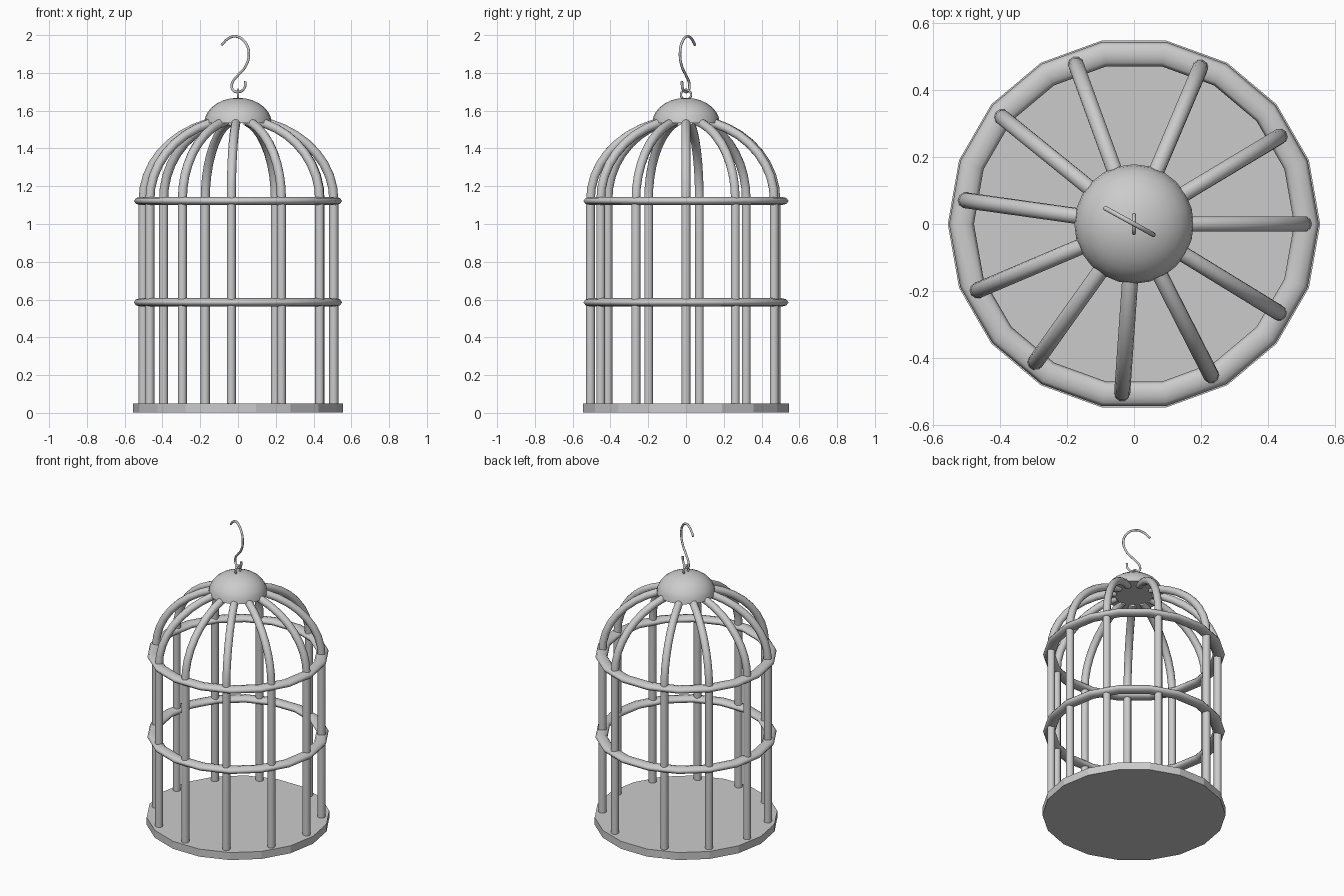
import bpy
from math import sin, cos, pi, radians

if "Cube" in bpy.data.objects:
    bpy.data.objects.remove(bpy.data.objects["Cube"])


def finish(name, angle=40):
    ob = bpy.context.object
    ob.name = name
    bpy.ops.object.shade_smooth_by_angle(angle=radians(angle))
    return ob


def tube(name, pts, radius, res=3, spline='POLY'):
    cu = bpy.data.curves.new(name, 'CURVE')
    cu.dimensions = '3D'
    cu.bevel_depth = radius
    cu.bevel_resolution = res
    cu.use_fill_caps = True
    cu.resolution_u = 6
    if spline == 'BEZIER':
        sp = cu.splines.new('BEZIER')
        sp.bezier_points.add(len(pts) - 1)
        for bp, p in zip(sp.bezier_points, pts):
            bp.co = p
            bp.handle_left_type = bp.handle_right_type = 'AUTO'
    else:
        sp = cu.splines.new('POLY')
        sp.points.add(len(pts) - 1)
        for q, p in zip(sp.points, pts):
            q.co = (*p, 1)
    ob = bpy.data.objects.new(name, cu)
    bpy.context.collection.objects.link(ob)
    bpy.ops.object.select_all(action='DESELECT')
    ob.select_set(True)
    bpy.context.view_layer.objects.active = ob
    bpy.ops.object.convert(target='MESH')
    return finish(name, 50)


# Floor plate
bpy.ops.mesh.primitive_cylinder_add(vertices=18, radius=0.555, depth=0.05,
                                    location=(0, 0, 0.026), rotation=(0, 0, pi / 2))
finish("floor_plate", 15)

# Horizontal hoops, slightly flattened
for i, z in enumerate((0.585, 1.122)):
    bpy.ops.mesh.primitive_torus_add(major_segments=18, minor_segments=8,
                                     major_radius=0.514, minor_radius=0.037,
                                     location=(0, 0, z))
    bpy.context.object.scale.z = 0.6
    finish(f"hoop_{i + 1}", 50)

# Vertical bars bending into the dome, with a wider gap at the back
angles = [0, 31, 67, 110, 141, 172, 203, 234.5, 266, 297, 328.5]
profile = [(0.507, 0.002), (0.507, 1.12)]
profile += [(0.507 * cos(t), 1.13 + 0.425 * sin(t))
            for t in (radians(d) for d in (8, 17, 26, 35, 44, 53, 62, 70, 77))]
for i, a in enumerate(angles):
    c, s = cos(radians(a)), sin(radians(a))
    tube(f"bar_{i + 1}", [(r * c, r * s, z) for r, z in profile], 0.024)

# Domed cap with a flat underside
seg, rows = 24, 7
verts, faces = [], []
for j in range(rows):
    t = pi / 2 * j / rows
    for k in range(seg):
        a = 2 * pi * k / seg
        verts.append((0.178 * cos(t) * cos(a), 0.178 * cos(t) * sin(a),
                      1.535 + 0.133 * sin(t)))
verts.append((0, 0, 1.668))
for j in range(rows - 1):
    for k in range(seg):
        n = (k + 1) % seg
        faces.append((j * seg + k, j * seg + n, (j + 1) * seg + n, (j + 1) * seg + k))
last = (rows - 1) * seg
faces += [(last + k, last + (k + 1) % seg, len(verts) - 1) for k in range(seg)]
faces.append(tuple(reversed(range(seg))))
me = bpy.data.meshes.new("cap")
me.from_pydata(verts, [], faces)
cap = bpy.data.objects.new("cap", me)
bpy.context.collection.objects.link(cap)
bpy.ops.object.select_all(action='DESELECT')
cap.select_set(True)
bpy.context.view_layer.objects.active = cap
finish("cap")

# Small hanging loop on the cap
bpy.ops.mesh.primitive_torus_add(major_segments=16, minor_segments=8,
                                 major_radius=0.027, minor_radius=0.006,
                                 location=(0, 0, 1.684), rotation=(0, pi / 2, 0))
finish("hanging_loop", 60)

# S-shaped hook, turned about the vertical axis
path = [(-0.087, 1.948), (-0.05, 1.983), (-0.01, 1.993), (0.038, 1.962),
        (0.058, 1.90), (0.04, 1.835), (-0.002, 1.785), (-0.031, 1.745),
        (-0.028, 1.712), (0.003, 1.699), (0.034, 1.72), (0.039, 1.755)]
tube("hook", [(x, -0.55 * x, z) for x, z in path], 0.007, 2, 'BEZIER')
